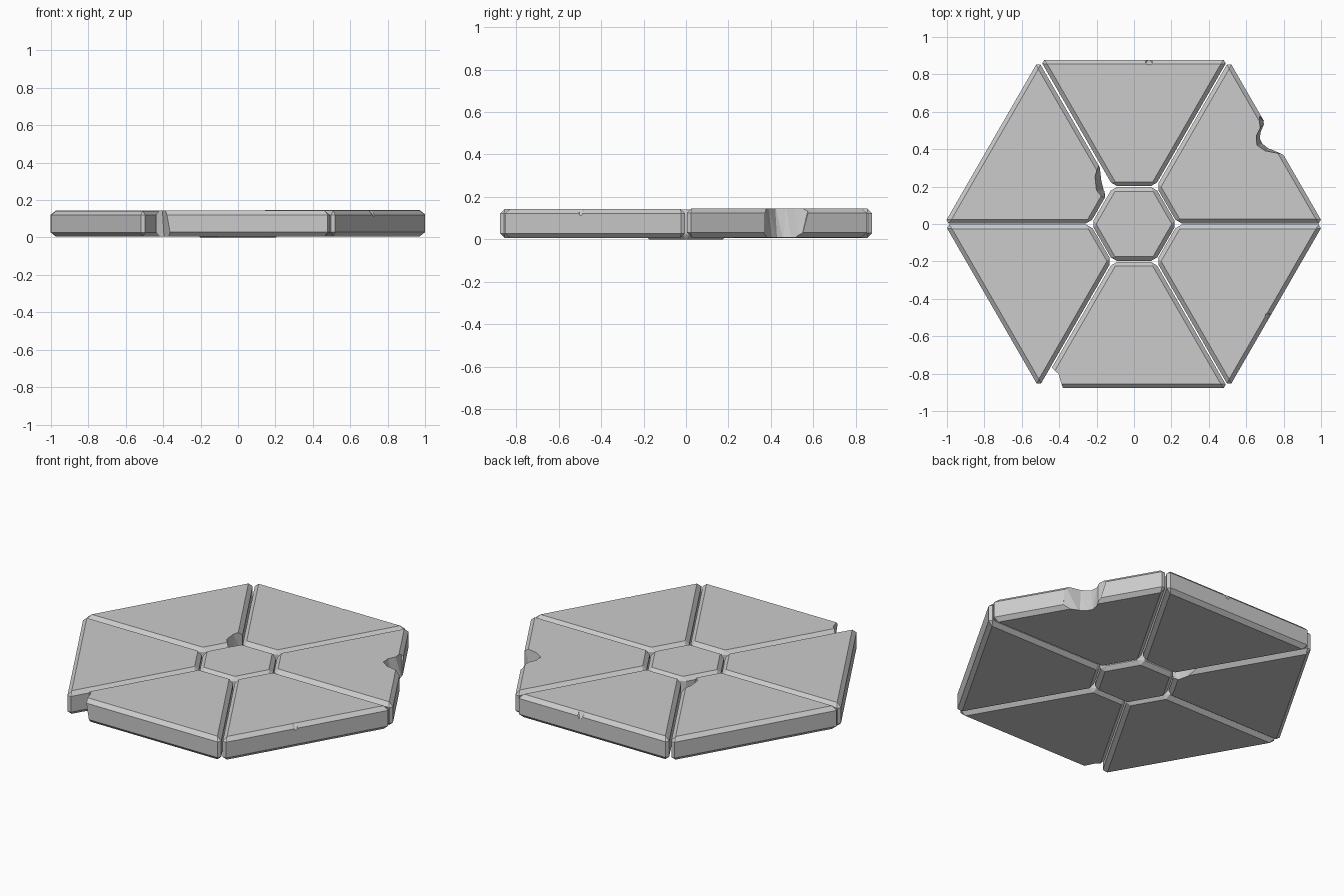
import bpy, bmesh
from math import radians, cos, sin, tan, pi
from mathutils import Vector, Matrix

if "Cube" in bpy.data.objects:
    bpy.data.objects.remove(bpy.data.objects["Cube"])

OUTER, INNER, CORE = 0.877, 0.203, 0.197   # distances of the flat sides from centre
HALF_GAP = 0.004
BEVEL = 0.022


def loft(name, low, high, z0, z1, bevel=0):
    """Solid between two outlines with the same number of points."""
    bm = bmesh.new()
    a = [bm.verts.new((x, y, z0)) for x, y in low]
    b = [bm.verts.new((x, y, z1)) for x, y in high]
    n = len(a)
    bm.faces.new(a[::-1])
    bm.faces.new(b)
    for i in range(n):
        j = (i + 1) % n
        bm.faces.new((a[i], a[j], b[j], b[i]))
    bmesh.ops.recalc_face_normals(bm, faces=bm.faces)
    if bevel:
        bmesh.ops.bevel(bm, geom=list(bm.edges), offset=bevel, segments=1,
                        affect='EDGES', clamp_overlap=True)
    else:
        bmesh.ops.triangulate(bm, faces=bm.faces)
    me = bpy.data.meshes.new(name)
    bm.to_mesh(me)
    bm.free()
    ob = bpy.data.objects.new(name, me)
    bpy.context.collection.objects.link(ob)
    return ob


def cut(ob, cutter):
    """Subtract the cutter, then discard it."""
    m = ob.modifiers.new("chip", 'BOOLEAN')
    m.operation = 'DIFFERENCE'
    m.solver = 'EXACT'
    m.object = cutter
    bpy.context.view_layer.update()
    dg = bpy.context.evaluated_depsgraph_get()
    me = bpy.data.meshes.new_from_object(ob.evaluated_get(dg))
    ob.modifiers.clear()
    ob.data = me
    bpy.data.objects.remove(cutter)


def edge_nick(ob, x, y, outward, width, depth, drop, ztop):
    """V-shaped nick in the upper outer edge of a slab."""
    o = Vector((cos(radians(outward)), sin(radians(outward))))
    t = Vector((-o.y, o.x))
    c = Vector((x, y))
    plan = lambda w, d: [c + t * w + o * 0.05, c + t * w * 0.4 - o * d * 0.8, c - o * d,
                         c - t * w * 0.4 - o * d * 0.8, c - t * w + o * 0.05]
    cut(ob, loft("nick", plan(width * 0.1, 0.0), plan(width * 0.6, depth),
                 ztop - drop, ztop + 0.005))


# Centre hexagon
r = CORE / cos(pi / 6)
hexagon = [(r * cos(i * pi / 3), r * sin(i * pi / 3)) for i in range(6)]
loft("centre_tile", hexagon, hexagon, 0, 0.14, BEVEL)

# Six surrounding trapezoid slabs
names = ["slab_back_right", "slab_back", "slab_back_left",
         "slab_front_left", "slab_front", "slab_front_right"]
lift = [0.009, 0.007, 0.006, 0.005, 0.006, 0.006]
slabs = {}
for i, name in enumerate(names):
    rot = Matrix.Rotation(radians(30 + 60 * i), 2)
    half = lambda d: d * tan(pi / 6) - HALF_GAP / cos(pi / 6)
    plan = [rot @ Vector(p) for p in ((INNER, -half(INNER)), (OUTER, -half(OUTER)),
                                      (OUTER, half(OUTER)), (INNER, half(INNER)))]
    slabs[name] = loft(name, plan, plan, lift[i], lift[i] + 0.137, BEVEL)
for v in slabs["slab_back_left"].data.vertices:
    v.co += Vector((-0.003, -0.001, 0))

# Big bite in the outer side of the back right slab
cut(slabs["slab_back_right"], loft(
    "bite",
    [(0.70, 0.54), (0.682, 0.50), (0.675, 0.46), (0.69, 0.43), (0.72, 0.405), (0.80, 0.365),
     (0.95, 0.5), (0.8, 0.65)],
    [(0.665, 0.58), (0.672, 0.51), (0.652, 0.47), (0.655, 0.42), (0.70, 0.39), (0.80, 0.37),
     (0.95, 0.5), (0.8, 0.65)], -0.01, 0.16))

# Broken inner corner of the back left slab
cut(slabs["slab_back_left"], loft(
    "corner_break",
    [(-0.175, 0.31), (-0.172, 0.24), (-0.158, 0.18), (-0.15, 0.12), (-0.05, 0.12), (-0.05, 0.32)],
    [(-0.19, 0.32), (-0.212, 0.25), (-0.205, 0.18), (-0.155, 0.12), (-0.05, 0.12), (-0.05, 0.32)],
    -0.01, 0.16))

# Broken outer corner of the front slab
cut(slabs["slab_front"], loft(
    "corner_break",
    [(-0.46, -0.75), (-0.395, -0.80), (-0.345, -0.90), (-0.6, -0.95)],
    [(-0.46, -0.75), (-0.405, -0.80), (-0.375, -0.90), (-0.6, -0.95)],
    -0.01, 0.16))

# Small nicks on the upper outer edges
edge_nick(slabs["slab_front_right"], 0.732, -0.5, -30, 0.08, 0.04, 0.04, 0.145)
edge_nick(slabs["slab_back"], 0.08, 0.877, 90, 0.10, 0.03, 0.04, 0.145)
